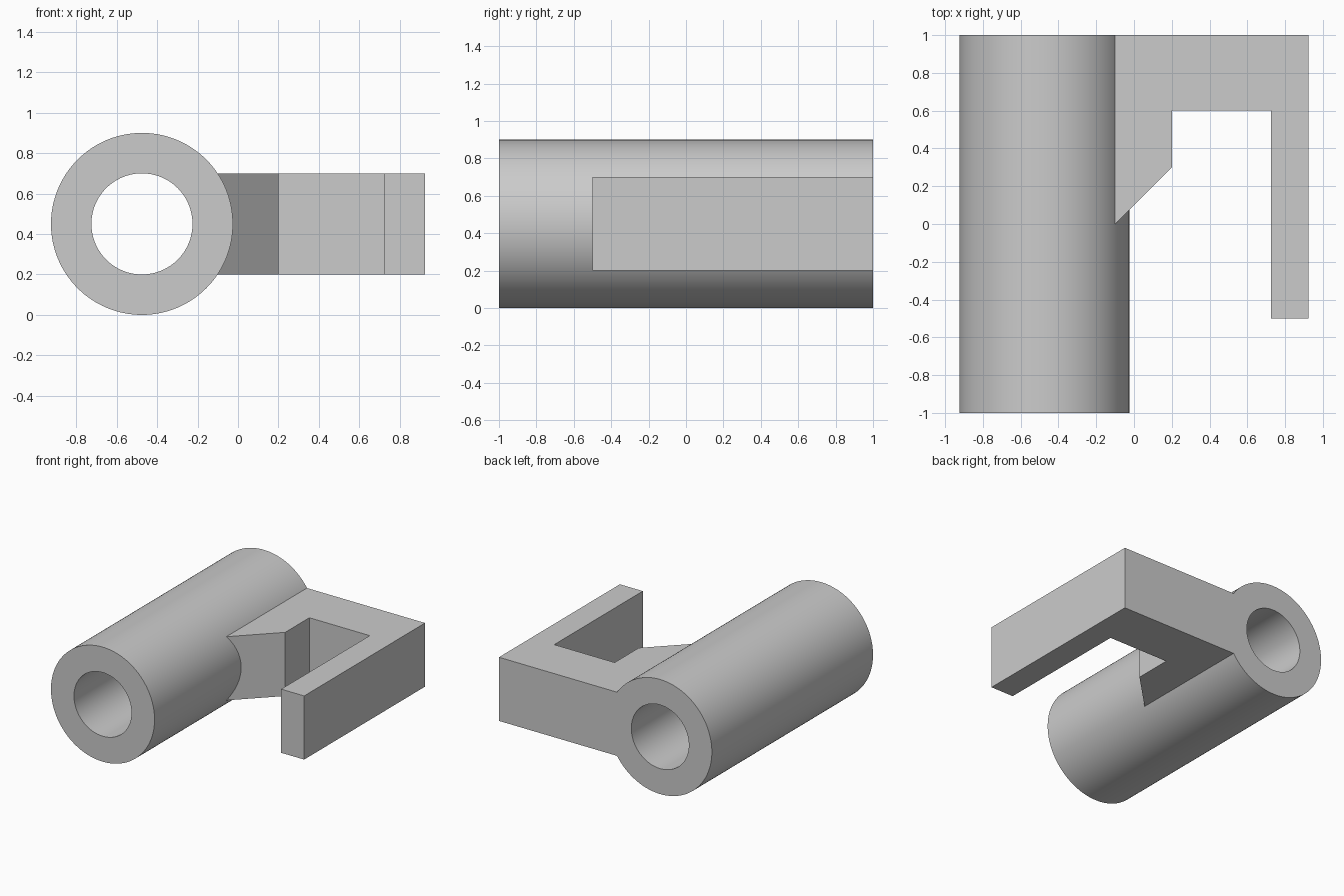
import bpy, bmesh, math
from mathutils import Matrix

cube = bpy.data.objects.get("Cube")
if cube:
    bpy.data.objects.remove(cube, do_unlink=True)

AXIS_X, AXIS_Z = -0.475, 0.45
OUTER, BORE, SIDES = 0.45, 0.25, 128

grey = bpy.data.materials.new("light_grey")
grey.use_nodes = True
grey.diffuse_color = (0.6, 0.6, 0.6, 1)
grey.node_tree.nodes["Principled BSDF"].inputs["Base Color"].default_value = (0.6, 0.6, 0.6, 1)


def add_object(name, bm):
    bmesh.ops.recalc_face_normals(bm, faces=bm.faces)
    mesh = bpy.data.meshes.new(name)
    bm.to_mesh(mesh)
    bm.free()
    mesh.materials.append(grey)
    obj = bpy.data.objects.new(name, mesh)
    bpy.context.collection.objects.link(obj)
    return obj


def shade(obj):
    bpy.ops.object.select_all(action='DESELECT')
    obj.select_set(True)
    bpy.context.view_layer.objects.active = obj
    bpy.ops.object.shade_smooth_by_angle(angle=math.radians(30))


# Hollow tube: spin a rectangular wall section around the tube axis
bm = bmesh.new()
section = [bm.verts.new((AXIS_X + r, y, AXIS_Z))
           for r, y in ((BORE, -1), (OUTER, -1), (OUTER, 1), (BORE, 1))]
edges = [bm.edges.new((section[i], section[(i + 1) % 4])) for i in range(4)]
bmesh.ops.spin(bm, geom=section + edges, cent=(AXIS_X, 0, AXIS_Z), axis=(0, 1, 0),
               angle=math.tau, steps=SIDES, use_merge=True)
bmesh.ops.remove_doubles(bm, verts=bm.verts, dist=0.0001)
tube = add_object("tube", bm)
shade(tube)

# Hooked arm: plan outline extruded upward, its root buried in the tube wall
outline = [(-0.2, 1), (0.925, 1), (0.925, -0.5), (0.725, -0.5),
           (0.725, 0.6), (0.2, 0.6), (0.2, 0.3), (-0.2, -0.1)]
bm = bmesh.new()
base = bm.faces.new([bm.verts.new((x, y, 0.2)) for x, y in outline])
top = bmesh.ops.extrude_face_region(bm, geom=[base])["geom"]
bmesh.ops.translate(bm, vec=(0, 0, 0.5),
                    verts=[v for v in top if isinstance(v, bmesh.types.BMVert)])
arm = add_object("hooked_arm", bm)

# Trim the arm root to the outside of the tube
bm = bmesh.new()
bmesh.ops.create_cone(bm, cap_ends=True, segments=SIDES, radius1=OUTER, radius2=OUTER, depth=3,
                      matrix=Matrix.Translation((AXIS_X, 0, AXIS_Z)) @ Matrix.Rotation(math.pi / 2, 4, 'X'))
cutter = add_object("arm_root_cutter", bm)
cutter.hide_render = True
cutter.hide_set(True)
trim = arm.modifiers.new("root_trim", 'BOOLEAN')
trim.operation = 'DIFFERENCE'
trim.solver = 'EXACT'
trim.object = cutter
bpy.context.view_layer.objects.active = arm
bpy.ops.object.modifier_apply(modifier=trim.name)
bpy.data.objects.remove(cutter, do_unlink=True)
shade(arm)
